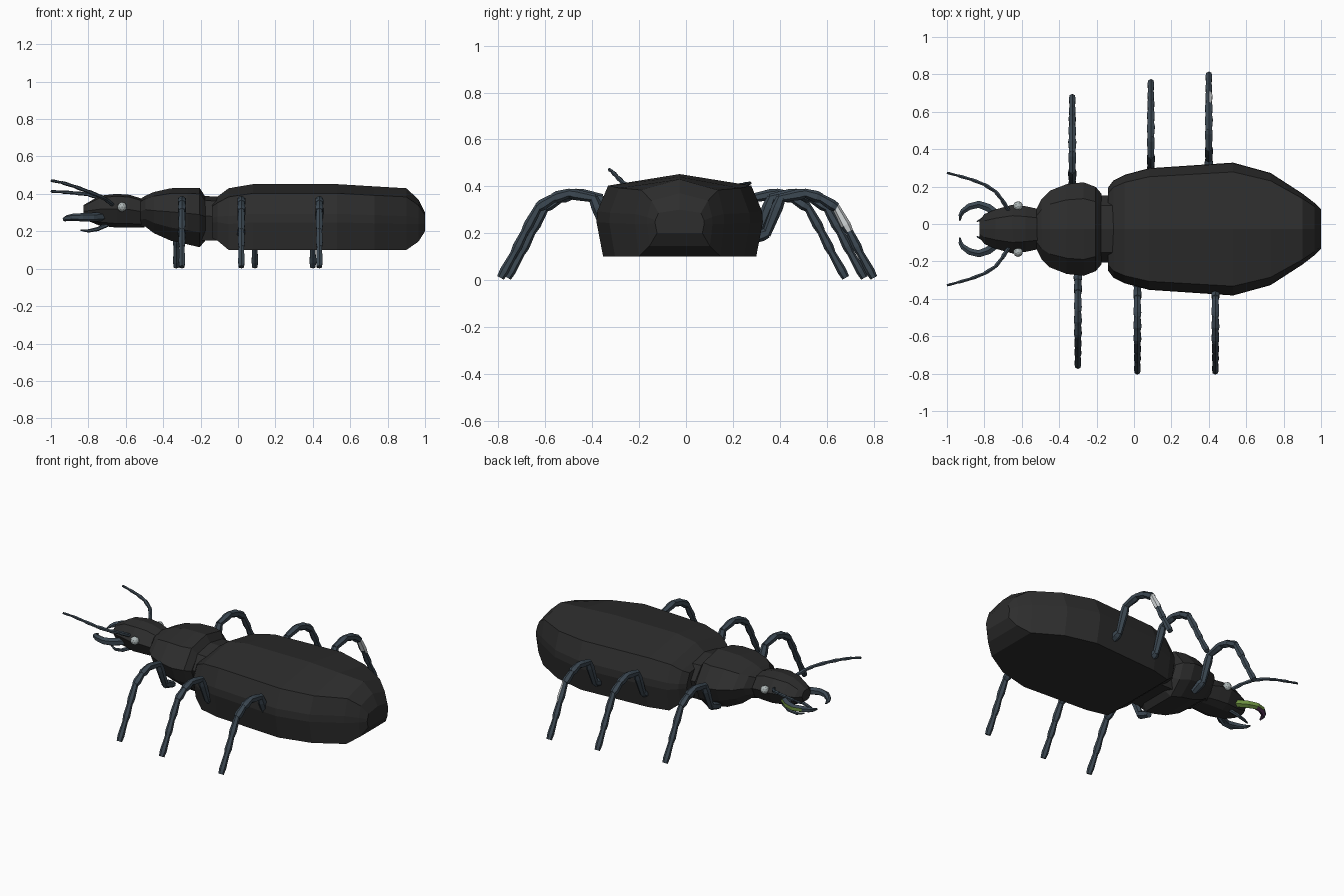
import bpy, bmesh, math
from mathutils import Vector

if "Cube" in bpy.data.objects:
    bpy.data.objects.remove(bpy.data.objects["Cube"])

CY = -0.027  # body centre line


def mat(name, rgb):
    m = bpy.data.materials.new(name)
    m.diffuse_color = (*rgb, 1)
    m.use_nodes = True
    m.node_tree.nodes["Principled BSDF"].inputs["Base Color"].default_value = m.diffuse_color
    return m


SHELL = mat("black shell", (0.026, 0.026, 0.026))
LIMB = mat("slate limb", (0.045, 0.065, 0.085))
EYE = mat("grey eye", (0.42, 0.47, 0.47))
PALE = mat("pale plate", (0.62, 0.65, 0.66))
GREEN = mat("green jaw", (0.15, 0.28, 0.05))
PURPLE = mat("purple jaw", (0.11, 0.04, 0.12))


def finish(name, bm, *mats):
    bmesh.ops.recalc_face_normals(bm, faces=bm.faces)
    me = bpy.data.meshes.new(name)
    bm.to_mesh(me)
    bm.free()
    for m in mats:
        me.materials.append(m)
    ob = bpy.data.objects.new(name, me)
    bpy.context.collection.objects.link(ob)
    return ob


def skin(bm, rings):
    """Join rings of points into one closed skin."""
    vs = [[bm.verts.new(p) for p in r] for r in rings]
    n = len(vs[0])
    for a, b in zip(vs, vs[1:]):
        for i in range(n):
            j = (i + 1) % n
            bm.faces.new((a[i], a[j], b[j], b[i]))
    bm.faces.new(vs[0])
    bm.faces.new(vs[-1])


def body(name, sections, profile):
    """Loft sections (x, half width, bottom, top) with a half profile."""
    full = profile + [(-y, z) for y, z in reversed(profile) if y > 0]
    bm = bmesh.new()
    skin(bm, [[(x, CY + y * w, lo + z * (hi - lo)) for y, z in full]
              for x, w, lo, hi in sections])
    return finish(name, bm, SHELL)


def ring(c, d, r, n=6):
    side = d.cross(Vector((0, 0, 1)))
    if side.length < 0.05:
        side = Vector((1, 0, 0))
    side.normalize()
    up = side.cross(d).normalized()
    return [c + r * (math.cos(t) * side + math.sin(t) * up)
            for t in (2 * math.pi * (i + 0.5) / n for i in range(n))]


def tube(name, pts, radii, *mats):
    """Smoothly joined tapering tube."""
    pts = [Vector(p) for p in pts]
    bm = bmesh.new()
    rings = []
    for i, p in enumerate(pts):
        d = (pts[min(i + 1, len(pts) - 1)] - pts[max(i - 1, 0)]).normalized()
        rings.append(ring(p, d, radii[i]))
    skin(bm, rings)
    return finish(name, bm, *mats)


def jointed(name, pts, radii, *mats):
    """Chain of flared segments, each wider at its far end."""
    pts = [Vector(p) for p in pts]
    bm = bmesh.new()
    for a, b, r in zip(pts, pts[1:], radii):
        d = (b - a).normalized()
        skin(bm, [ring(a - d * 0.008, d, r * 0.75), ring(a.lerp(b, 0.75), d, r),
                  ring(b + d * 0.003, d, r * 0.8)])
    return finish(name, bm, *mats)


# Body shells
body("abdomen", [(-0.14, 0.22, 0.165, 0.36), (-0.11, 0.26, 0.15, 0.385),
                 (-0.05, 0.29, 0.10, 0.43), (0.08, 0.325, 0.10, 0.452),
                 (0.53, 0.355, 0.10, 0.452), (0.73, 0.30, 0.10, 0.44),
                 (0.90, 0.19, 0.10, 0.43), (0.965, 0.14, 0.145, 0.37),
                 (1.0, 0.105, 0.20, 0.30)],
     [(0, 1), (0.86, 0.86), (0.99, 0.55), (1, 0.42), (0.92, 0)])
body("waist", [(-0.21, 0.18, 0.15, 0.39), (-0.10, 0.18, 0.15, 0.385)],
     [(0, 1), (0.7, 0.9), (1, 0.55), (0.75, 0)])
body("thorax", [(-0.52, 0.11, 0.225, 0.375), (-0.495, 0.16, 0.225, 0.39),
                (-0.45, 0.205, 0.19, 0.41), (-0.36, 0.24, 0.15, 0.43),
                (-0.27, 0.25, 0.13, 0.432), (-0.205, 0.225, 0.115, 0.432),
                (-0.175, 0.19, 0.15, 0.385)],
     [(0, 1), (0.65, 0.9), (1, 0.55), (0.85, 0.25), (0.5, 0)])
body("head", [(-0.826, 0.045, 0.27, 0.34), (-0.80, 0.08, 0.255, 0.355),
              (-0.74, 0.105, 0.23, 0.39), (-0.65, 0.13, 0.22, 0.40),
              (-0.58, 0.122, 0.22, 0.395), (-0.50, 0.105, 0.22, 0.37)],
     [(0, 1), (0.55, 0.93), (1, 0.55), (0.7, 0.12), (0.35, 0)])

# Legs: outline measured inward from the foot (distance, height)
LEG = [(0.53, 0.17), (0.455, 0.20), (0.395, 0.35), (0.29, 0.37), (0.225, 0.35),
       (0.16, 0.31), (0.105, 0.21), (0.06, 0.12), (0.0, 0.012)]
RAD = [0.026, 0.025, 0.024, 0.025, 0.024, 0.022, 0.021, 0.020]
FEET = {"front": ((-0.33, 0.68), (-0.30, -0.76)),
        "middle": ((0.09, 0.76), (0.018, -0.79)),
        "hind": ((0.40, 0.80), (0.435, -0.79))}
for pos, pair in FEET.items():
    for side, (x, y) in zip(("left", "right"), pair):
        s = 1 if y > 0 else -1
        leg = jointed(f"{pos}_{side}_leg", [(x, y - s * d, z) for d, z in LEG],
                      RAD, LIMB, PALE)
        if pos == "hind" and s > 0:  # pale plate on the back of the shin
            for f in leg.data.polygons:
                if f.normal.x > 0.3 and 0.22 < f.center.z < 0.31 and f.center.y > y - 0.17:
                    f.material_index = 1

# Head parts
for s, side in ((1, "left"), (-1, "right")):
    def at(x, off, z):
        return (x, CY + s * off, z)

    # Eyes
    bm = bmesh.new()
    bmesh.ops.create_icosphere(bm, subdivisions=2, radius=0.026)
    bmesh.ops.translate(bm, verts=bm.verts, vec=at(-0.62, 0.123, 0.33))
    finish(f"{side}_eye", bm, EYE)

    # Antennae, held at different heights
    lift = 0.0 if s > 0 else 1.0
    jointed(f"{side}_antenna",
            [at(-0.67, 0.10, 0.34), at(-0.705, 0.155, 0.365 + 0.005 * lift),
             at(-0.74, 0.20, 0.38 + 0.008 * lift), at(-0.80, 0.238, 0.397 + 0.015 * lift),
             at(-0.87, 0.265, 0.405 + 0.033 * lift), at(-0.94, 0.285, 0.41 + 0.05 * lift),
             at(-0.997, 0.30, 0.413 + 0.058 * lift)],
            [0.013, 0.012, 0.012, 0.011, 0.010, 0.008], LIMB)

    # Jaws, the left one partly green and purple
    jaw = tube(f"{side}_jaw",
               [at(-0.72, 0.07, 0.28), at(-0.78, 0.115, 0.275), at(-0.83, 0.132, 0.275),
                at(-0.88, 0.12, 0.275), at(-0.915, 0.095, 0.27), at(-0.927, 0.075, 0.265),
                at(-0.932, 0.045, 0.26)],
               [0.024, 0.024, 0.022, 0.020, 0.016, 0.012, 0.005], LIMB, GREEN, PURPLE)
    if s > 0:
        for f in jaw.data.polygons:
            n = f.normal
            if f.center.x < -0.85 and n.z < -0.3 and n.x > -0.4:
                f.material_index = 2
            elif f.center.x > -0.88 and n.y > 0.2 and n.z < 0.3:
                f.material_index = 1

    # Small feelers under the mouth
    tube(f"{side}_feeler", [at(-0.70, 0.05, 0.235), at(-0.75, 0.065, 0.212),
                            at(-0.80, 0.06, 0.202), at(-0.84, 0.04, 0.206)],
         [0.012, 0.011, 0.009, 0.004], LIMB)
